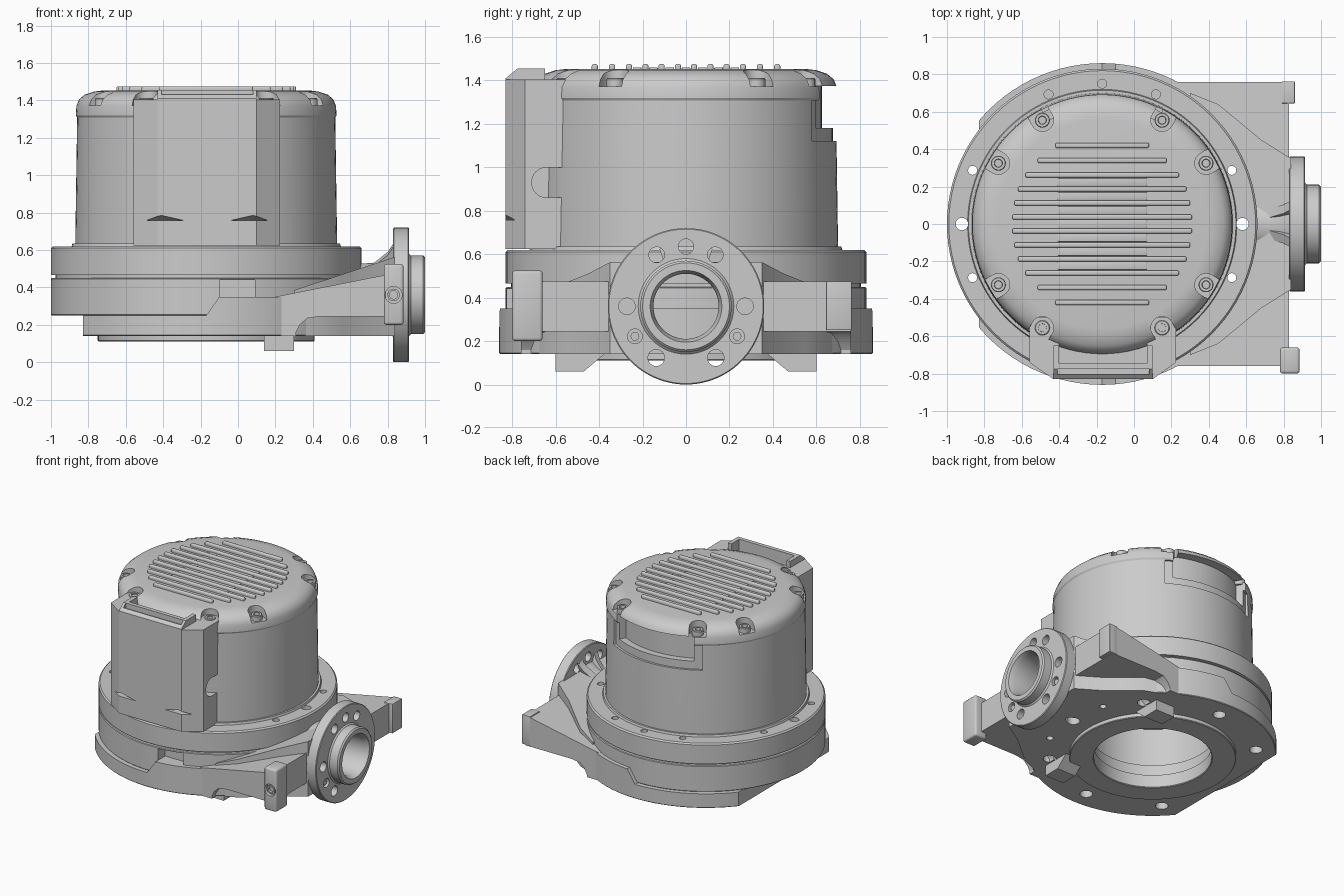
import bpy, bmesh
from math import pi, sin, cos, radians, atan2
from mathutils import Matrix

if "Cube" in bpy.data.objects:
    bpy.data.objects.remove(bpy.data.objects["Cube"])

CX = -0.17          # x of the main vertical axis
PZ = 0.36           # height of the outlet axis
T = Matrix.Translation
TO_X = Matrix.Rotation(pi / 2, 4, 'Y')    # local z -> world x
TO_XZ = Matrix.Rotation(pi / 2, 4, 'X')   # local y -> world z, local z -> -y
TO_YZ = Matrix(((0, 0, 1, 0), (1, 0, 0, 0), (0, 1, 0, 0), (0, 0, 0, 1)))


def finish(name, bm, mat):
    bmesh.ops.remove_doubles(bm, verts=bm.verts[:], dist=1e-5)
    bm.transform(mat)
    bmesh.ops.recalc_face_normals(bm, faces=bm.faces[:])
    me = bpy.data.meshes.new(name)
    bm.to_mesh(me)
    bm.free()
    ob = bpy.data.objects.new(name, me)
    bpy.context.collection.objects.link(ob)
    return ob


def lathe(name, prof, mat=T((CX, 0, 0)), closed=False, seg=96):
    """Spin an (r, z) profile round local z."""
    bm = bmesh.new()
    vs = [bm.verts.new((r, 0, z)) for r, z in prof]
    es = [bm.edges.new(p) for p in zip(vs, vs[1:])]
    if closed:
        es.append(bm.edges.new((vs[-1], vs[0])))
    bmesh.ops.spin(bm, geom=vs + es, cent=(0, 0, 0), axis=(0, 0, 1),
                   angle=2 * pi, steps=seg, use_duplicate=False)
    return finish(name, bm, mat)


def cyl(name, r, z0, z1, mat, seg=32):
    return lathe(name, [(0, z0), (r, z0), (r, z1), (0, z1)], mat, seg=seg)


def prism(name, plan, z0, z1, mat=Matrix()):
    """Extrude a plan outline; z0 and z1 are numbers or slopes f(x)."""
    f0 = z0 if callable(z0) else lambda x: z0
    f1 = z1 if callable(z1) else lambda x: z1
    bm = bmesh.new()
    a = [bm.verts.new((x, y, f0(x))) for x, y in plan]
    b = [bm.verts.new((x, y, f1(x))) for x, y in plan]
    n = len(plan)
    bm.faces.new(a)
    bm.faces.new(b)
    for i in range(n):
        j = (i + 1) % n
        bm.faces.new((a[i], a[j], b[j], b[i]))
    return finish(name, bm, mat)


def box(name, x0, x1, y0, y1, z0, z1, bevel=0):
    ob = prism(name, [(x0, y0), (x1, y0), (x1, y1), (x0, y1)], z0, z1)
    if bevel:
        m = ob.modifiers.new("bevel", 'BEVEL')
        m.width, m.segments = bevel, 3
        bpy.context.view_layer.objects.active = ob
        bpy.ops.object.modifier_apply(modifier=m.name)
    return ob


def sector(name, r0, r1, half, z0, z1):
    """Ring sector centred on the back (+y)."""
    an = [radians(90 - half + 2 * half * i / 16) for i in range(17)]
    pts = [(CX + r1 * cos(a), r1 * sin(a)) for a in an]
    pts += [(CX + r0 * cos(a), r0 * sin(a)) for a in reversed(an)]
    return prism(name, pts, z0, z1)


def polar(r, deg):
    a = radians(deg)
    return T((CX + r * cos(a), r * sin(a), 0))


def cut(targets, *cutters):
    for ob in targets:
        for c in cutters:
            m = ob.modifiers.new("cut", 'BOOLEAN')
            m.operation, m.solver, m.object = 'DIFFERENCE', 'EXACT', c
            bpy.context.view_layer.objects.active = ob
            bpy.ops.object.modifier_apply(modifier=m.name)
    for c in cutters:
        bpy.data.objects.remove(c)


# Base casting with flanges, seam groove and stepped open inlet below
base = lathe("base_casting", [
    (0, .605), (.46, .605), (.46, .31), (.43, .3), (.43, .22), (.41, .21), (.41, .115), (.415, .11),
    (.575, .11), (.58, .115), (.58, .14), (.62, .14), (.62, .25), (.825, .25), (.83, .255),
    (.83, .445), (.825, .45), (.805, .45), (.805, .465), (.83, .465), (.83, .61), (.82, .62),
    (.72, .62), (.715, .635), (0, .635)])
cut([base], box("c", -.1, .09, -.9, -.74, .35, .44))

# Lower plate, trimmed on the left and stepped down to the left
plate = lathe("lower_plate", [(.5, .14), (.855, .14), (.86, .145), (.86, .35), (.5, .35)],
              closed=True)
cut([plate], box("c", -1.2, -.83, -1, 1, 0, .5),
    prism("c", [(-1.2, .25), (-.17, .25), (-.1, .35), (-.1, .4), (-1.2, .4)], -1, 1, TO_XZ))

# Feet and side wings, mirrored front to back
wings = []
for s, side in ((1, "back"), (-1, "front")):
    prism("foot_" + side, [(.37 * s, .145), (.47 * s, .06), (.6 * s, .06), (.6 * s, .145)],
          .14, .3, TO_YZ)
    wings.append(prism("wing_" + side, [(.3, .14), (.33, .2), (.37, .235), (.44, .245),
                                        (.83, .245), (.83, .475), (.3, .37)],
                       min(-.76 * s, -.3 * s), max(-.76 * s, -.3 * s), TO_XZ))
    wings.append(prism("wing_root_" + side, [(.2, .76 * s), (.31, .76 * s), (.31, .5 * s), (.3, .5 * s)],
                       .14, lambda x: .35 + .02 * (x - .2) / .1))
box("lug_back", .79, .86, .645, .762, .25, .475, .004)
lug = box("lug_front", .78, .885, -.8, -.66, .2, .525, .015)
cut([lug], cyl("c", .045, .77, .85, T((.832, 0, PZ)) @ TO_XZ))
lathe("lug_bolt", [(0, .765), (.022, .765), (.022, .79), (.033, .79), (.033, .75), (0, .75)],
      T((.832, 0, PZ)) @ TO_XZ, seg=24)

# Sloping outlet hump, flaring in plan, with the outlet pipe inside
half = [(.3, .7), (.45, .64), (.56, .55), (.68, .45), (.84, .35)]
hump = prism("outlet_hump", half + [(x, -y) for x, y in reversed(half)],
             lambda x: .14, lambda x: .385 + .175 * (x - .3) / .53)
neck = lathe("outlet_neck", [(0, .55), (.165, .55), (.17, .72), (.19, .78), (.23, .84), (0, .84)],
             T((0, 0, PZ)) @ TO_X)
cut([hump, neck], cyl("c", .15, .63, 1.1, T((0, 0, PZ)) @ TO_X, 64))

# Holes under the plate
for deg in (0, 45, 90, 135, 225, 270, 315):
    cut([plate, hump], cyl("c", .045, .1, .22, polar(.72, deg)))

# Flange holes; the left and right ones go right through
for deg in (0, 22.5, 67.5, 90, 112.5, 157.5, 180, 202.5, 337.5):
    r = .033 if deg in (0, 180) else .024
    through = deg in (0, 22.5, 157.5, 180, 202.5, 337.5)
    near = deg in (0, 22.5, 337.5)
    cut([base] + ([plate, hump, neck] + wings if near else []),
        cyl("c", r, .05 if through else .5, .75, polar(.75, deg)))

# Outlet flange with raised face and bolt holes
flange = lathe("outlet_flange", [
    (.15, .83), (.355, .83), (.36, .835), (.36, .91), (.355, .915), (.22, .915), (.21, .925),
    (.21, .99), (.2, 1), (.165, 1), (.15, .96)], T((0, 0, PZ)) @ TO_X, True)
holes = [(0, .275, .035)]
for y, z, r in ((.135, .237, .036), (.272, 0, .038), (.235, -.138, .034), (.137, -.237, .038)):
    holes += [(y, z, r), (-y, z, r)]
for y, z, r in holes:
    deep = .8 if r != .034 else .88
    cut([flange], cyl("c", r, deep, .95, T((0, y, PZ + z)) @ TO_X))
    if r == .034:
        cyl("flange_plug", .02, .87, .905, T((0, y, PZ + z)) @ TO_X, 16)

# Short gussets behind the flange
for deg in (-60, -20, 20, 60):
    prism("flange_gusset", [(.7, .15), (.835, .15), (.835, .29), (.8, .235)], -.025, .025,
          T((0, 0, PZ)) @ Matrix.Rotation(radians(deg), 4, 'X') @ TO_XZ)

# Motor drum and cap, with a shallow framed window at the back
drum = lathe("motor_drum", [(0, .62), (.7, .62), (.7, .64), (.69, 1.31), (0, 1.31)])
cap = lathe("motor_cap", [(0, 1.308), (.69, 1.308), (.697, 1.32), (.694, 1.37), (.68, 1.405),
                          (.65, 1.43), (.6, 1.447), (.56, 1.452), (0, 1.452)])
cut([drum], sector("c", .676, .8, 33, 1.12, 1.33))
cut([drum, cap], sector("c", .625, .8, 28, 1.18, 1.375))

# Cap bolts in outward-open pockets
for bx, by in ((.32, .555), (.555, .325)):
    for sx in (1, -1):
        for sy in (1, -1):
            x, y = bx * sx, by * sy
            mat = T((CX + x, y, 0)) @ Matrix.Rotation(atan2(y, x), 4, 'Z')
            arc = [(.06 * cos(radians(90 + 15 * i)), .06 * sin(radians(90 + 15 * i)))
                   for i in range(13)]
            cut([cap], prism("c", arc + [(.2, -.06), (.2, .06)], 1.372, 1.6, mat))
            lathe("cap_bolt", [(0, 1.385), (.02, 1.385), (.022, 1.412), (.036, 1.412),
                               (.04, 1.407), (.04, 1.36), (0, 1.36)], mat, seg=24)

# Cooling fins, longest in the middle, with low pads between them
spacing = [(.037, .48), (.112, .47), (.187, .45), (.262, .41), (.34, .345), (.42, .25)]
for y, h in spacing:
    for s in (1, -1):
        box("cooling_fin", CX - h, CX + h, y * s - .014, y * s + .014, 1.44, 1.475, .009)
for i in range(-3, 4):
    box("fin_pad", CX - .24, CX + .24, i * .075 - .02, i * .075 + .02, 1.44, 1.46, .004)

# Front terminal housing with a cable notch
house = prism("terminal_housing", [(-.56, -.5), (-.56, -.74), (-.43, -.83), (.1, -.83),
                                   (.225, -.74), (.225, -.5)], .625, 1.405)
cut([house], cyl("c", .07, .12, .3, T((0, -.64, .93)) @ TO_X),
    box("c", .121, .301, -.64, -.45, .861, .999))
for x in (-.41, .08):   # small wedge cuts low on the housing corners
    cut([house], lathe("c", [(0, .757), (.17, .757), (0, .795)], T((x, -.875, 0)), seg=4))

# Slotted lip on top of the housing
lip = prism("housing_lip", [(-.83, 1.39), (-.83, 1.41), (-.775, 1.455), (-.65, 1.455), (-.65, 1.39)],
            -.43, .1, TO_YZ)
cut([lip], box("c", -.41, .08, -.805, -.775, 1.415, 1.5))
cut([lip, house], box("c", -.4, .07, -.745, -.6, 1.36, 1.5))

# Smooth shading with sharp edges kept
bpy.ops.object.select_all(action='SELECT')
bpy.ops.object.shade_smooth_by_angle(angle=radians(30))
